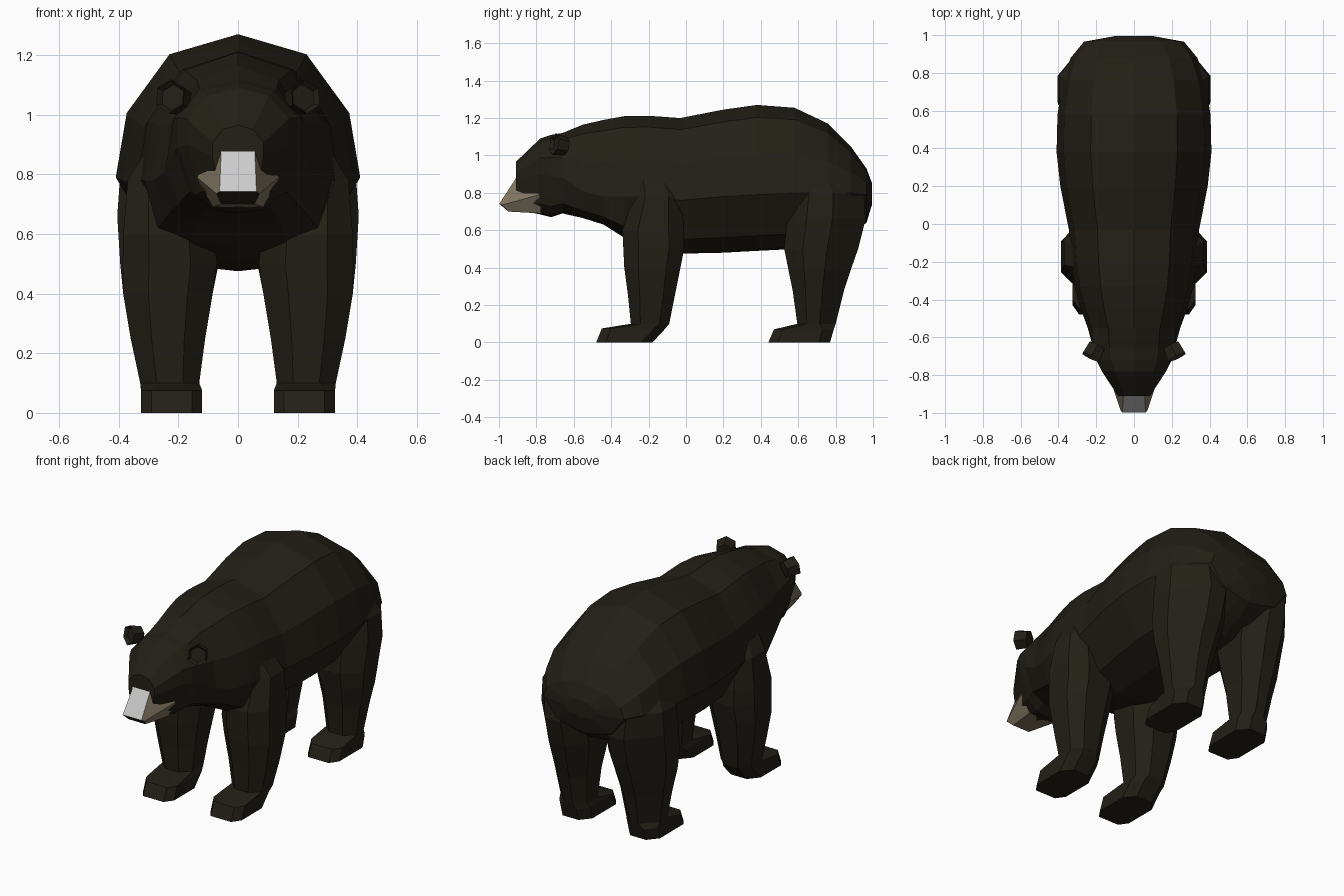
import bpy, bmesh
from mathutils import Matrix

if "Cube" in bpy.data.objects:
    bpy.data.objects.remove(bpy.data.objects["Cube"])


def material(name, rgb):
    m = bpy.data.materials.new(name)
    m.diffuse_color = (*rgb, 1)
    m.use_nodes = True
    m.node_tree.nodes["Principled BSDF"].inputs["Base Color"].default_value = m.diffuse_color
    return m


FUR = material("dark fur", (0.0165, 0.014, 0.0085))
TAN = material("tan muzzle", (0.22, 0.18, 0.12))
NOSE = material("grey nose", (0.6, 0.6, 0.6))


def finish(bm, name, mats=(FUR,)):
    bmesh.ops.recalc_face_normals(bm, faces=bm.faces)
    me = bpy.data.meshes.new(name)
    bm.to_mesh(me)
    bm.free()
    for m in mats:
        me.materials.append(m)
    ob = bpy.data.objects.new(name, me)
    bpy.context.collection.objects.link(ob)
    return ob


def loft(rings):
    """Bridge equal rings of points and cap both ends."""
    bm = bmesh.new()
    vs = [[bm.verts.new(p) for p in r] for r in rings]
    n = len(vs[0])
    for a, b in zip(vs, vs[1:]):
        for i in range(n):
            j = (i + 1) % n
            bm.faces.new((a[i], a[j], b[j], b[i]))
    bm.faces.new(vs[0])
    bm.faces.new(vs[-1])
    return bm


def mirror_ring(half):
    """Half section from top to bottom, closed across x = 0."""
    return half + [(-x, y, z) for x, y, z in reversed(half) if x > 0]


def body_ring(y, top, mid, bot, w, low=.68, flat=.25):
    up, dn = top - mid, mid - bot
    head = y < -.6
    return mirror_ring([(0, y, top), ((.6 if head else .56) * w, y, mid + .86 * up),
                        ((1 if head else .91) * w, y, mid + .45 * up), (w, y, mid),
                        (low * w, y, bot + .27 * dn), (flat * w, y, bot + .01),
                        (0, y, bot)])


def leg_ring(z, y0, y1, x0, x1, s, back):
    dx, dy = x1 - x0, y1 - y0
    pts = [(x0 + .28 * dx, y0), (x1 - .28 * dx, y0), (x1, y0 + .25 * dy),
           (x1, y1 - back * dy), (x1 - back * dx, y1), (x0 + .28 * dx, y1),
           (x0, y1 - .25 * dy), (x0, y0 + .25 * dy)]
    return [(s * x, y, z) for x, y in pts]


def foot_ring(z, y0, y1, x0, x1, s):
    pts = [(x0 + .035, y0), (x1 - .035, y0), (x1, y0 + .05), (x1, y1 - .06),
           (x1 - .05, y1), (x0 + .05, y1), (x0, y1 - .06), (x0, y0 + .05)]
    return [(s * x, y, z) for x, y in pts]


# torso, neck and head: y, top, widest height, bottom, half width
torso = [(.995, .85, .79, .74, .10), (.965, .93, .79, .64, .265),
         (.88, 1.05, .80, .58, .335),
         (.76, 1.17, .80, .52, .375), (.58, 1.255, .80, .50, .405),
         (.38, 1.27, .79, .49, .41), (.20, 1.245, .78, .48, .39),
         (-.03, 1.20, .76, .475, .345), (-.20, 1.212, .78, .51, .335),
         (-.33, 1.21, .78, .56, .315, .85, .5),
         (-.44, 1.19, .78, .63, .285, .8, .5), (-.55, 1.165, .81, .665, .245, .8, .5),
         (-.66, 1.12, .88, .69, .215, .75, .4), (-.72, 1.11, .89, .67, .20, .72, .4),
         (-.78, 1.09, .90, .685, .17, .72, .4),
         (-.91, .965, .86, .71, .085, .8, .4)]
finish(loft([body_ring(*r) for r in torso]), "body_and_head")

# legs: z, front, back, inner, outer; the last two rings are the paw
front = [(.93, -.28, -.10, .18, .28), (.78, -.28, -.03, .12, .37),
         (.60, -.34, -.01, .08, .385), (.50, -.335, -.01, .07, .387),
         (.40, -.33, -.03, .085, .385), (.25, -.31, -.06, .11, .36),
         (.10, -.295, -.09, .13, .328), (.075, -.45, -.11, .12, .325),
         (0, -.48, -.18, .12, .325)]
rear = [(.96, .60, .82, .15, .30), (.80, .56, .95, .10, .395),
        (.66, .54, .96, .06, .405), (.50, .525, .92, .065, .395),
        (.40, .545, .885, .085, .385), (.28, .57, .845, .11, .36),
        (.10, .595, .80, .13, .328), (.07, .47, .79, .12, .325),
        (0, .44, .77, .12, .325)]
for part, rows, back in (("front_leg", front, .25), ("rear_leg", rear, .42)):
    for side, s in (("left", 1), ("right", -1)):
        rings = [leg_ring(*r, s, back) for r in rows[:-2]]
        rings += [foot_ring(*r, s) for r in rows[-2:]]
        finish(loft(rings), f"{part}_{side}")

# muzzle with tan cheeks, grey bridge and dark nose tip
base = mirror_ring([(.056, -.905, .885), (.138, -.785, .79), (.085, -.775, .69)])
tip = mirror_ring([(.062, -.998, .742), (.072, -.985, .735), (.055, -.95, .70)])
bm = loft([base, tip])
bm.faces.ensure_lookup_table()
for i in (0, 1, 2, 3, 4):
    bm.faces[i].material_index = 1
bm.faces[5].material_index = 2
finish(bm, "muzzle", (FUR, TAN, NOSE))

# ears: hexagonal cups
for side, s in (("left", 1), ("right", -1)):
    bm = bmesh.new()
    bmesh.ops.create_cone(bm, cap_ends=True, segments=6, radius1=.05,
                          radius2=.058, depth=.07)
    cap = max((f for f in bm.faces if len(f.verts) == 6),
              key=lambda f: f.calc_center_median().z)
    bmesh.ops.inset_individual(bm, faces=[cap], thickness=.014, depth=-.02)
    bm.transform(Matrix.Translation((s * .212, -.675, 1.055))
                 @ Matrix.Rotation(s * .45, 4, 'Z') @ Matrix.Rotation(1.4, 4, 'X'))
    finish(bm, f"ear_{side}")

# short tail
bm = bmesh.new()
bmesh.ops.create_icosphere(bm, subdivisions=1, radius=1)
bm.transform(Matrix.Translation((0, .94, .815)) @ Matrix.Diagonal((.09, .06, .07, 1)))
finish(bm, "tail")
